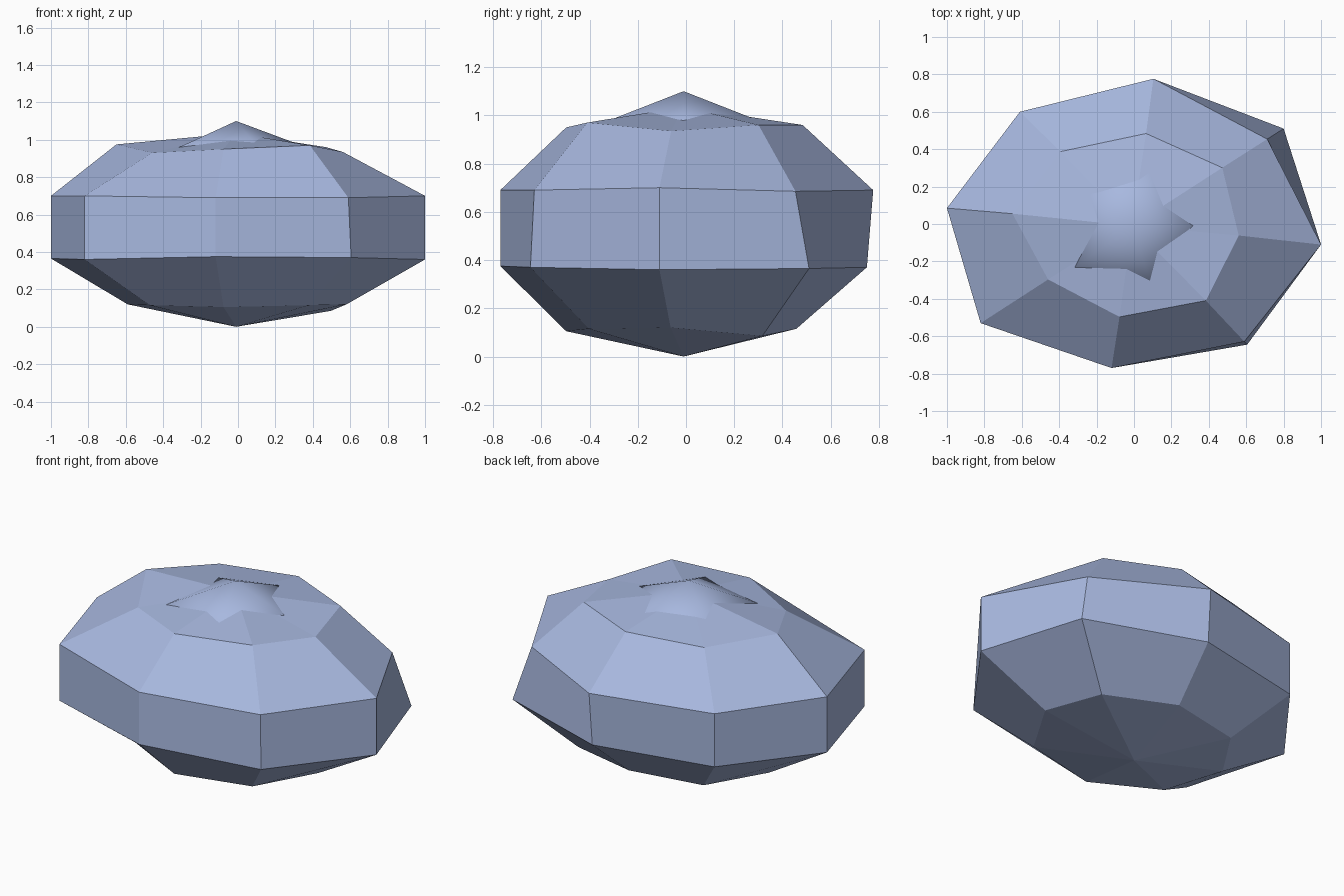
import bpy
import bmesh
from mathutils import Matrix

# Remove the default cube
default_cube = bpy.data.objects.get("Cube")
if default_cube:
    bpy.data.objects.remove(default_cube, do_unlink=True)

# Single pale blue stone colour
stone = bpy.data.materials.new("pale_blue_stone")
stone.use_nodes = True
colour = (0.39, 0.48, 0.74, 1)
stone.diffuse_color = colour
stone.node_tree.nodes["Principled BSDF"].inputs["Base Color"].default_value = colour


def make_object(name, bm, smooth):
    """Turn a bmesh into a named, shaded object."""
    bmesh.ops.recalc_face_normals(bm, faces=bm.faces)
    for face in bm.faces:
        face.smooth = smooth
    mesh = bpy.data.meshes.new(name)
    bm.to_mesh(mesh)
    bm.free()
    mesh.materials.append(stone)
    obj = bpy.data.objects.new(name, mesh)
    bpy.context.collection.objects.link(obj)
    return obj


# Irregular eight-sided outline, counter-clockwise from the left side
outline = [(1, -.11), (.8, .51), (.1, .75), (-.61, .6),
           (-1, .085), (-.82, -.53), (-.12, -.77), (.605, -.645)]

# Rings from bottom to top: outline scale per corner, height per corner
rings = [
    ([.58, .62, .61, .62, .59, .575, .645, .625],
     [.12, .085, .115, .11, .12, .115, .105, .115]),
    ([1] * len(outline),
     [.36, .365, .37, .37, .365, .36, .375, .37]),
    ([1, .89, 1.035, 1, 1, 1, 1, .975],
     [.7, .685, .69, .69, .7, .7, .69, .69]),
    ([.56, .59, .645, .645, .65, .56, .645, .635],
     [.935, .96, .96, .95, .975, .93, .95, .97]),
]


def cap(bm, ring, height):
    """Close a ring with a fan of triangles to a central point."""
    tip = bm.verts.new((-.01, -.01, height))
    for i, vert in enumerate(ring):
        bm.faces.new((ring[i - 1], vert, tip))


# Faceted boulder body
bm = bmesh.new()
loops = []
for scales, heights in rings:
    loops.append([bm.verts.new((x * s, y * s, z))
                  for (x, y), s, z in zip(outline, scales, heights)])
for low, high in zip(loops, loops[1:]):
    for i in range(len(outline)):
        bm.faces.new((low[i - 1], low[i], high[i], high[i - 1]))
cap(bm, loops[0], 0)
cap(bm, loops[-1], 1.035)
make_object("boulder_body", bm, smooth=False)

# Smooth flattened core whose tip pokes through the top as a star
bm = bmesh.new()
radius, half_height = .49, .295
placement = (Matrix.Translation((-.01, -.01, 1.1 - half_height))
             @ Matrix.Diagonal((radius, radius, half_height, 1)))
bmesh.ops.create_icosphere(bm, subdivisions=1, radius=1, matrix=placement)
make_object("star_peak", bm, smooth=True)
